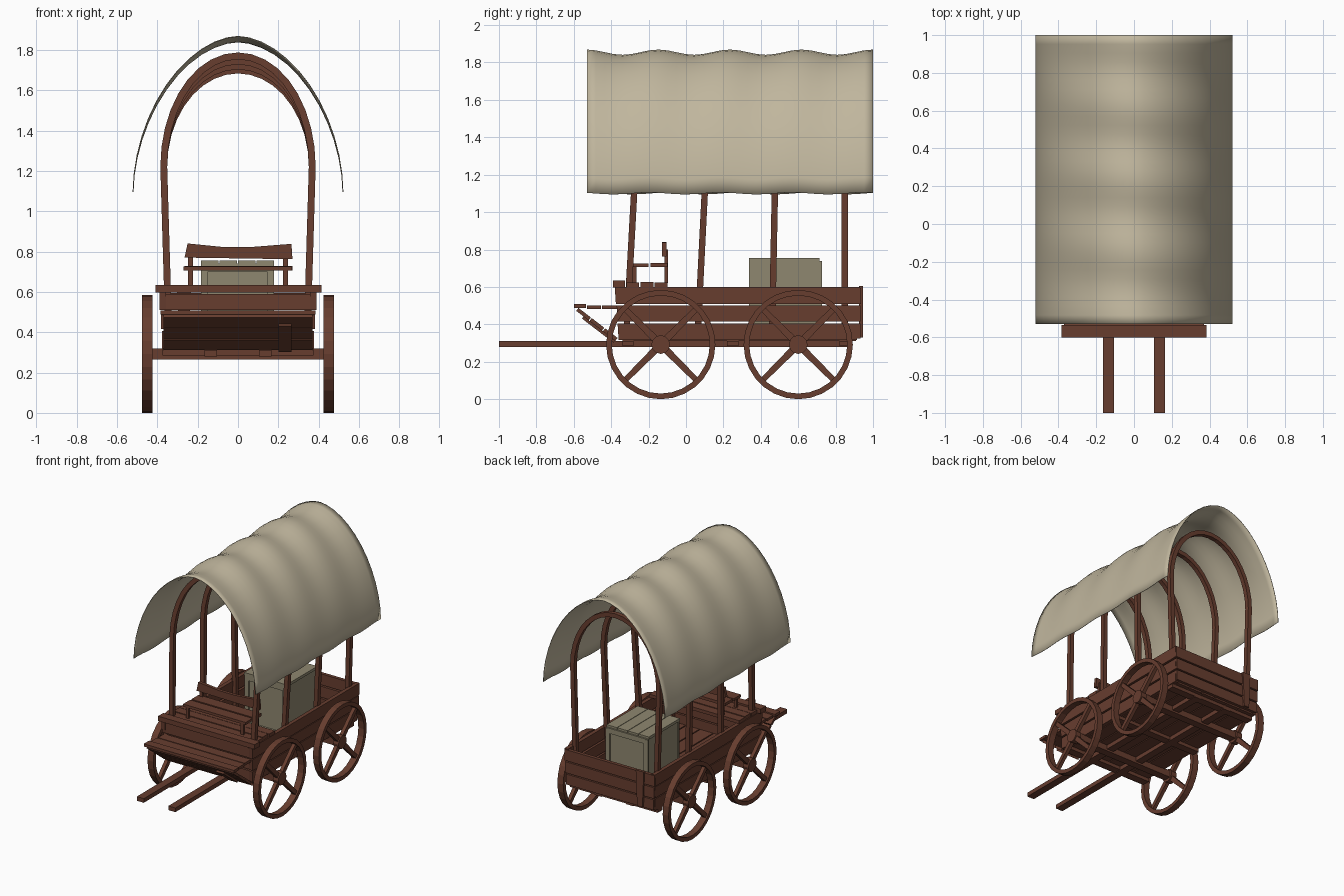
import bpy, bmesh, math
from mathutils import Vector, Matrix

if "Cube" in bpy.data.objects:
    bpy.data.objects.remove(bpy.data.objects["Cube"])


def material(name, rgb):
    m = bpy.data.materials.new(name)
    m.diffuse_color = (*rgb, 1)
    m.use_nodes = True
    m.node_tree.nodes["Principled BSDF"].inputs["Base Color"].default_value = m.diffuse_color
    return m


WOOD = material("brown wood", (0.136, 0.047, 0.028))
CLOTH = material("cream canvas", (0.53, 0.47, 0.34))
CRATE = material("pale crate wood", (0.275, 0.245, 0.16))


def finish(name, bm, mat):
    bmesh.ops.recalc_face_normals(bm, faces=bm.faces)
    me = bpy.data.meshes.new(name)
    bm.to_mesh(me)
    bm.free()
    me.materials.append(mat)
    ob = bpy.data.objects.new(name, me)
    bpy.context.collection.objects.link(ob)
    return ob


def add_box(bm, x0, x1, y0, y1, z0, z1, taper=(0, 0), rot=None):
    """Box; taper = extra x / y half-size at the top; rot = matrix applied about the origin."""
    c = []
    for z, k in ((z0, 0), (z1, 1)):
        tx, ty = taper[0] * k, taper[1] * k
        c += [(x0 - tx, y0 - ty, z), (x1 + tx, y0 - ty, z), (x1 + tx, y1 + ty, z), (x0 - tx, y1 + ty, z)]
    v = [bm.verts.new(rot @ Vector(p) if rot else p) for p in c]
    for f in ((0, 1, 2, 3), (4, 5, 6, 7), (0, 1, 5, 4), (1, 2, 6, 5), (2, 3, 7, 6), (3, 0, 4, 7)):
        bm.faces.new([v[i] for i in f])


def boxes(name, mat, *items):
    bm = bmesh.new()
    for it in items:
        add_box(bm, *it)
    return finish(name, bm, mat)


# side walls: three planks each, front ends slightly staggered
for side, s in (("left", -1), ("right", 1)):
    bm = bmesh.new()
    for z0, z1, y0, y1, o in ((0.315, 0.405, -0.36, 0.915, 0.378), (0.415, 0.50, -0.365, 0.92, 0.382),
                              (0.51, 0.60, -0.375, 0.925, 0.388)):
        a, b = sorted((s * (o - 0.03), s * o))
        add_box(bm, a, b, y0, y1, z0, z1, (0, 0.006))
    finish(side + "_wall", bm, WOOD)

# back wall planks with a tapered batten
boxes("back_wall", WOOD,
      (-0.375, 0.375, 0.905, 0.932, 0.325, 0.405), (-0.38, 0.38, 0.907, 0.934, 0.415, 0.50),
      (-0.385, 0.385, 0.909, 0.936, 0.51, 0.595))
boxes("back_batten", WOOD, (-0.29, -0.245, 0.925, 0.947, 0.33, 0.605, (0.012, 0)))

# front wall
boxes("front_wall", WOOD, (-0.35, 0.35, -0.36, -0.335, 0.315, 0.405),
      (-0.35, 0.35, -0.36, -0.335, 0.415, 0.50), (-0.365, 0.365, -0.372, -0.34, 0.51, 0.59))

# floor planks, cross beams, shafts and axles
w = 0.70 / 6
boxes("floor", WOOD, *[(-0.35 + i * w + 0.004, -0.35 + (i + 1) * w - 0.004, -0.34, 0.91, 0.312, 0.335)
                       for i in range(6)])
boxes("floor_beams", WOOD, *[(-0.375, 0.375, y, y + 0.06, 0.285, 0.312) for y in (-0.34, 0.22, 0.82)])
for side, s in (("left", -1), ("right", 1)):
    boxes(side + "_shaft", WOOD, (s * 0.135 - 0.03, s * 0.135 + 0.03, -1.0, 0.88, 0.28, 0.312))
boxes("axles", WOOD, *[(-0.43, 0.43, y - 0.03, y + 0.03, 0.265, 0.32) for y in (-0.135, 0.60)])

# footboard with the sloping planks below it
boxes("footboard", WOOD, (-0.385, 0.385, -0.60, -0.535, 0.487, 0.508),
      (-0.375, 0.375, -0.528, -0.455, 0.482, 0.502), (-0.37, 0.37, -0.448, -0.37, 0.482, 0.502))
bm = bmesh.new()
slope = Matrix.Translation((0, -0.575, 0.488)) @ Matrix.Rotation(-math.atan2(0.165, 0.215), 4, 'X')
for i in range(3):
    add_box(bm, -0.37, 0.37, i * 0.09, i * 0.09 + 0.084, -0.02, 0, (0, 0), slope)
add_box(bm, 0.20, 0.265, 0.05, 0.262, -0.034, -0.02, (0, 0), slope)
finish("sloping_front", bm, WOOD)

# driver's deck
boxes("deck", WOOD, (-0.41, 0.415, -0.39, -0.325, 0.598, 0.635), (-0.385, 0.385, -0.318, -0.25, 0.60, 0.625),
      (-0.38, 0.38, -0.243, -0.175, 0.60, 0.627), (-0.385, 0.385, -0.168, -0.10, 0.60, 0.625))

# bench: two seat planks, legs and a tilted backrest
boxes("bench_seat", WOOD, (-0.27, 0.265, -0.285, -0.20, 0.706, 0.726), (-0.265, 0.27, -0.19, -0.10, 0.706, 0.728))
boxes("bench_legs", WOOD, *[(s * 0.235 - 0.012, s * 0.235 + 0.012, y, y + 0.02, 0.62, z)
                            for s in (-1, 1) for y, z in ((-0.285, 0.71), (-0.115, 0.80))])
bm = bmesh.new()
vs = [bm.verts.new((x, y, z)) for y in (-0.128, -0.104)
      for x, z in ((-0.265, 0.77), (0.27, 0.762), (0.265, 0.838), (0.06, 0.822), (-0.07, 0.822), (-0.25, 0.84))]
bm.faces.new(vs[:6])
bm.faces.new(vs[6:])
for i in range(6):
    j = (i + 1) % 6
    bm.faces.new((vs[i], vs[j], vs[j + 6], vs[i + 6]))
finish("bench_back", bm, WOOD)


# wheels: square-section rim, hub and four crossed spokes
def wheel(name, x, y, r=0.292, n=28):
    bm = bmesh.new()
    place = Matrix.Translation((x, y, r))
    rings = []
    for i in range(n):
        a = 2 * math.pi * i / n
        rings.append([bm.verts.new(place @ Vector((dx, q * math.sin(a), -q * math.cos(a))))
                      for dx, q in ((-0.025, r), (0.025, r), (0.025, r - 0.03), (-0.025, r - 0.03))])
    for i in range(n):
        p, q = rings[i], rings[(i + 1) % n]
        for k in range(4):
            bm.faces.new((p[k], p[(k + 1) % 4], q[(k + 1) % 4], q[k]))
    bmesh.ops.create_cone(bm, cap_ends=True, segments=12, radius1=0.05, radius2=0.05, depth=0.048,
                          matrix=place @ Matrix.Rotation(math.pi / 2, 4, 'Y'))
    for i in range(4):
        m = place @ Matrix.Rotation(math.pi / 4 + i * math.pi / 2, 4, 'X')
        add_box(bm, -0.014, 0.014, -0.019, 0.019, 0.03, r - 0.02, (0, -0.004), m)
    return finish(name, bm, WOOD)


for side, s in (("left", -1), ("right", 1)):
    wheel("front_%s_wheel" % side, s * 0.45, -0.135)
    wheel("back_%s_wheel" % side, s * 0.45, 0.60)


# hoops: rectangular section swept along an arch, each leaning a little differently
def hoop(name, y, lean, top):
    half = [(0.342, 0.335), (0.35, 0.62), (0.36, 0.95)]
    arch = [(0.368 * math.cos(math.pi * i / 18), 1.22 + (top - 1.24) * math.sin(math.pi * i / 18)) for i in range(19)]
    path = half + arch + [(-px, pz) for px, pz in reversed(half)]
    bm = bmesh.new()
    prev = None
    for i, (px, pz) in enumerate(path):
        a, b = path[max(i - 1, 0)], path[min(i + 1, len(path) - 1)]
        t = Vector((b[0] - a[0], b[1] - a[1])).normalized()
        nx, nz = t.y * 0.017, -t.x * 0.017
        yc = y + lean * (pz - 0.6)
        ring = [bm.verts.new((px + e * nx, yc + d, pz + e * nz))
                for e, d in ((-1, -0.017), (1, -0.017), (1, 0.017), (-1, 0.017))]
        if prev:
            for k in range(4):
                bm.faces.new((prev[k], prev[(k + 1) % 4], ring[(k + 1) % 4], ring[k]))
        else:
            bm.faces.new(ring)
        prev = ring
    bm.faces.new(prev)
    finish(name, bm, WOOD)


for i, (y, lean, top) in enumerate(((-0.305, 0.055, 1.79), (0.075, 0.05, 1.765),
                                    (0.465, 0.02, 1.74), (0.848, 0.0, 1.72))):
    hoop("hoop_%d" % (i + 1), y, lean, top)

# canvas cover: thin arched sheet with sagging waves between the hoops
bm = bmesh.new()
NU, NV = 24, 32
grid = []
for j in range(NV + 1):
    y = -0.53 + 1.53 * j / NV
    row = []
    for i in range(NU + 1):
        a = math.pi * i / NU
        c, s = math.cos(a), max(math.sin(a), 0)
        x = math.copysign(0.522 * abs(c) ** 1.1, c)
        wave = math.cos(2 * math.pi * (y + 0.53) / 0.3825 + 0.8 * c)
        z = 1.10 + 0.755 * s ** 1.1 + wave * (0.005 + 0.009 * s)
        row.append(bm.verts.new((x, y, z)))
    grid.append(row)
for j in range(NV):
    for i in range(NU):
        f = bm.faces.new((grid[j][i], grid[j][i + 1], grid[j + 1][i + 1], grid[j + 1][i]))
        f.smooth = True
cover = finish("canvas_cover", bm, CLOTH)
mod = cover.modifiers.new("thickness", 'SOLIDIFY')
mod.thickness = 0.004

# crate: body, lid planks and corner battens
boxes("crate", CRATE, (-0.175, 0.17, 0.35, 0.715, 0.335, 0.735))
lid = 0.365 / 4
boxes("crate_lid", CRATE, *[(-0.185 + i * lid + 0.002, -0.185 + (i + 1) * lid - 0.002, 0.337, 0.715, 0.735, 0.756)
                            for i in range(4)])
boxes("crate_battens", CRATE,
      *[(x, x + 0.035, y, y + 0.015, 0.335, 0.735) for x in (-0.183, 0.143) for y in (0.338, 0.713)],
      *[(-0.183, 0.178, y, y + 0.013, z, z + 0.04) for y in (0.339, 0.714) for z in (0.335, 0.70)])
